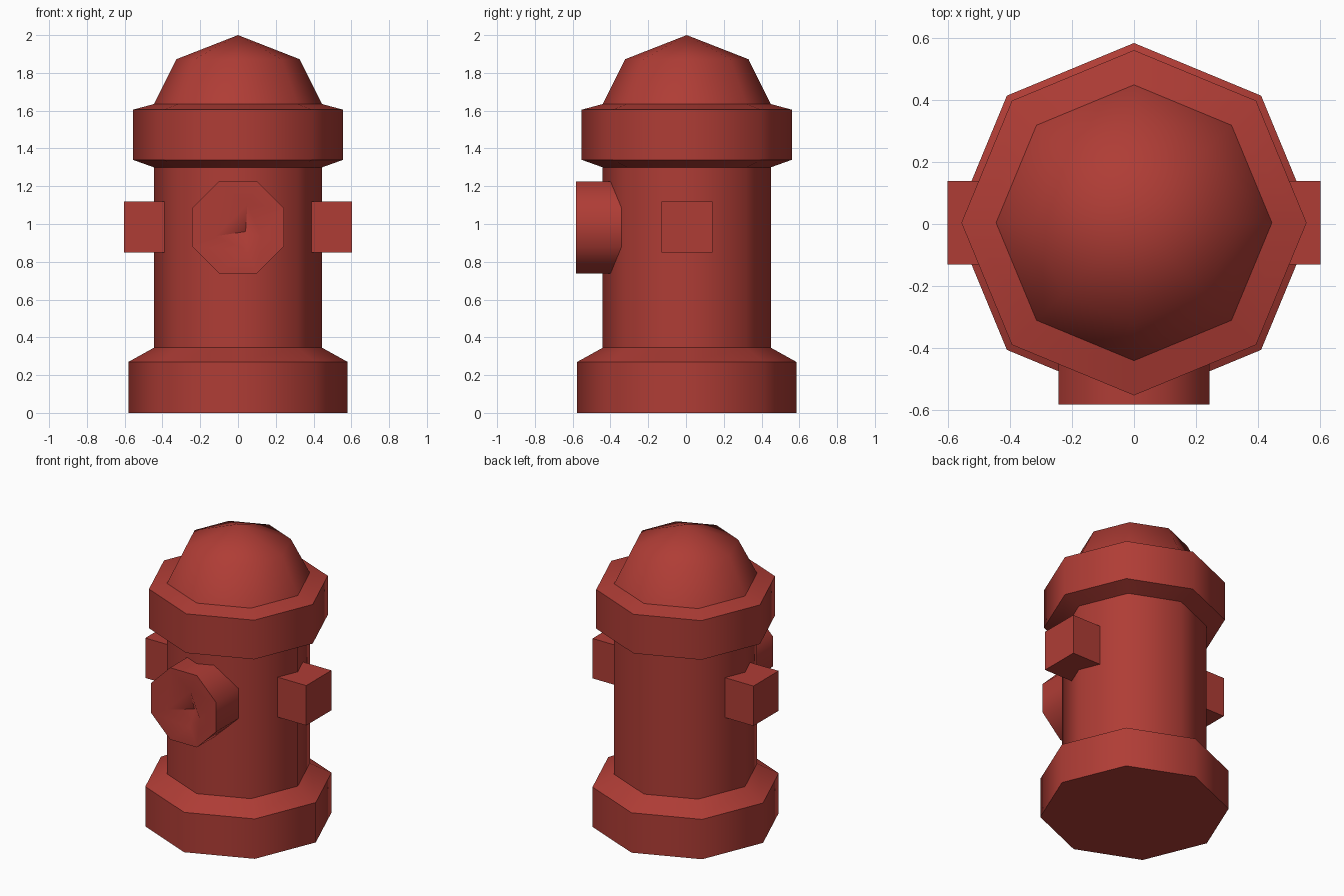
import bpy, bmesh, math
from mathutils import Vector

cube = bpy.data.objects.get("Cube")
if cube:
    bpy.data.objects.remove(cube, do_unlink=True)

SIDES = 8
CENTRE_Y = 0.004

red = bpy.data.materials.new("hydrant red")
red.use_nodes = True
colour = (0.43, 0.046, 0.036, 1)
red.diffuse_color = colour
red.node_tree.nodes["Principled BSDF"].inputs["Base Color"].default_value = colour


def finish(name, bm, smooth=True):
    """Turn a bmesh into a named, painted object."""
    bmesh.ops.recalc_face_normals(bm, faces=bm.faces)
    mesh = bpy.data.meshes.new(name)
    bm.to_mesh(mesh)
    bm.free()
    mesh.materials.append(red)
    obj = bpy.data.objects.new(name, mesh)
    bpy.context.collection.objects.link(obj)
    if smooth:
        bpy.ops.object.select_all(action="DESELECT")
        obj.select_set(True)
        bpy.context.view_layer.objects.active = obj
        bpy.ops.object.shade_smooth_by_angle(angle=math.radians(46))
    return obj


def bridge(bm, a, b):
    """Join two rings of equal length with quads."""
    n = len(a)
    for i in range(n):
        j = (i + 1) % n
        bm.faces.new((a[i], a[j], b[j], b[i]))


def fan(bm, ring, tip):
    """Join a ring to a single point."""
    for i in range(len(ring)):
        bm.faces.new((ring[i], ring[(i + 1) % len(ring)], tip))


# Octagonal barrel: base flange, body, collar and domed cap in one profile
profile = [(0.58, 0), (0.58, 0.27), (0.445, 0.345), (0.445, 1.30),
           (0.557, 1.34), (0.557, 1.605), (0.445, 1.635), (0.327, 1.872)]
bm = bmesh.new()
rings = []
for radius, z in profile:
    ring = []
    for i in range(SIDES):
        a = math.tau * i / SIDES
        ring.append(bm.verts.new((radius * math.cos(a),
                                  CENTRE_Y + radius * math.sin(a), z)))
    rings.append(ring)
for low, high in zip(rings, rings[1:]):
    bridge(bm, low, high)
bm.faces.new(rings[0])
fan(bm, rings[-1], bm.verts.new((0, CENTRE_Y, 2)))
finish("hydrant_barrel", bm)

# Front outlet: octagonal tube with a small faceted dent in its face
FRONT, BACK, OUTLET_Z = -0.583, -0.15, 0.982
outlet_radius = 0.243 / math.cos(math.pi / SIDES)
bm = bmesh.new()
front, back = [], []
for i in range(SIDES):
    a = math.tau * (i + 0.5) / SIDES
    x, z = outlet_radius * math.cos(a), OUTLET_Z + outlet_radius * math.sin(a)
    front.append(bm.verts.new((x, FRONT, z)))
    back.append(bm.verts.new((x, BACK, z)))
bridge(bm, front, back)
bm.faces.new(back)
dent = [bm.verts.new((x, FRONT, z)) for x, z in
        ((0.123, 0.935), (0.05, 1.105), (-0.12, 0.935), (0.05, 0.86))]
# Flat face around the dent, two octagon edges to each dent corner
for k in range(4):
    i = 2 * k
    a, b, c = front[i - 1], front[i], front[(i + 1) % SIDES]
    bm.faces.new((a, b, dent[k]))
    bm.faces.new((b, c, dent[(k + 1) % 4], dent[k]))
fan(bm, dent, bm.verts.new((0.04, FRONT + 0.06, 0.96)))
finish("front_outlet", bm)

# Side outlets: square blocks mirrored left and right
for side, name in ((1, "left_outlet"), (-1, "right_outlet")):
    bm = bmesh.new()
    bmesh.ops.create_cube(bm, size=1)
    bmesh.ops.scale(bm, vec=Vector((0.355, 0.27, 0.27)), verts=bm.verts)
    bmesh.ops.translate(bm, vec=Vector((side * 0.425, CENTRE_Y, 0.984)), verts=bm.verts)
    finish(name, bm, smooth=False)
